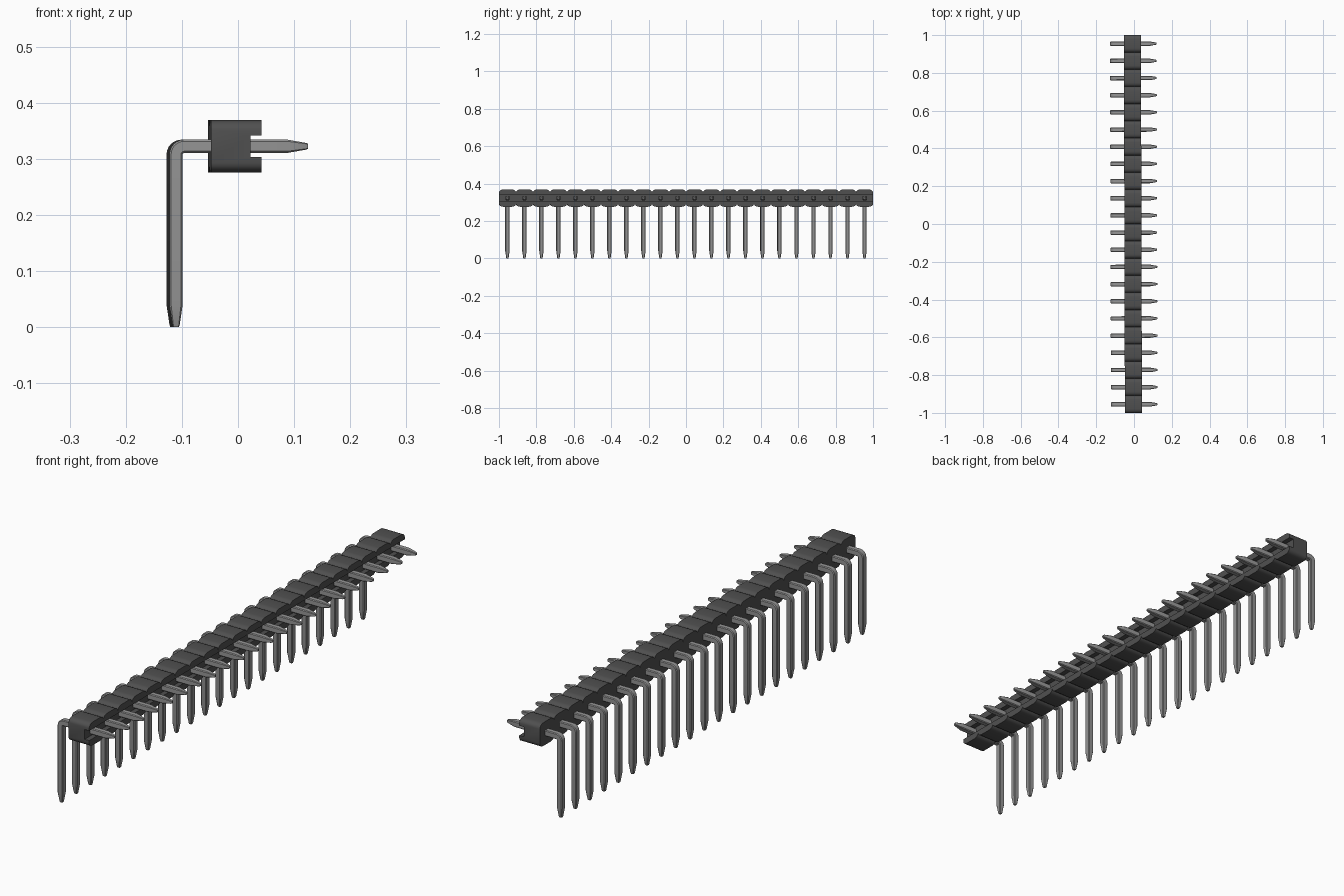
import bpy, bmesh, math
from mathutils import Matrix

cube = bpy.data.objects.get("Cube")
if cube:
    bpy.data.objects.remove(cube, do_unlink=True)

COUNT = 22
PITCH = 2.0 / COUNT
SKEW = Matrix.Rotation(0.0027, 4, 'Z')   # the strip sits very slightly turned


def material(name, value):
    m = bpy.data.materials.new(name)
    m.use_nodes = True
    col = (value, value, value, 1)
    m.diffuse_color = col
    m.node_tree.nodes["Principled BSDF"].inputs["Base Color"].default_value = col
    return m


def loft(name, rings, mat):
    """Skin a list of equal-length closed rings and cap both ends."""
    bm = bmesh.new()
    loops = [[bm.verts.new(p) for p in ring] for ring in rings]
    n = len(loops[0])
    for a, b in zip(loops, loops[1:]):
        for i in range(n):
            j = (i + 1) % n
            bm.faces.new((a[i], a[j], b[j], b[i]))
    bm.faces.new(loops[0])
    bm.faces.new(loops[-1])
    bmesh.ops.recalc_face_normals(bm, faces=bm.faces[:])
    mesh = bpy.data.meshes.new(name)
    bm.to_mesh(mesh)
    bm.free()
    mesh.materials.append(mat)
    return mesh


def place(name, mesh, y=0.0):
    ob = bpy.data.objects.new(name, mesh)
    bpy.context.collection.objects.link(ob)
    ob.matrix_world = SKEW @ Matrix.Translation((0, y, 0))
    return ob


plastic = material("dark_plastic", 0.08)
metal = material("grey_metal", 0.30)

# Housing: a C-shaped section swept along y, rounded down between segments
X0, X1, X_SLOT = -0.051, 0.0395, 0.0195
Z0, Z1, SLOT0, SLOT1 = 0.276, 0.369, 0.303, 0.342
ROUND_Y, ROUND_Z, STEPS = 0.022, 0.017, 4


def section(y, d):
    pts = [(X0, Z0 + d), (X1, Z0 + d), (X1, SLOT0), (X_SLOT, SLOT0),
           (X_SLOT, SLOT1), (X1, SLOT1), (X1, Z1 - d), (X0, Z1 - d)]
    return [(x, y, z) for x, z in pts]


half = []                                 # (offset from segment edge, drop)
for k in range(STEPS + 1):
    a = math.pi / 2 * k / STEPS
    half.append((ROUND_Y * (1 - math.cos(a)), ROUND_Z * (1 - math.sin(a))))
rings = []
for i in range(COUNT):
    y0 = -1 + i * PITCH
    rise = half if i == 0 else half[1:]   # neighbours share the valley ring
    rings += [section(y0 + o, d) for o, d in rise]
    rings += [section(y0 + PITCH - o, d) for o, d in reversed(half)]
housing = place("housing", loft("housing", rings, plastic))

# Pin: chamfered square wire, bent at a right angle, tapered at both ends
H, CH = 0.0118, 0.003
LEG_X, ARM_Z, BEND = -0.113, 0.3225, 0.0145


def wire_ring(x, z, angle, s):
    """Section at (x, z); angle 0 = wire runs along z, 90 deg = along x."""
    h, c = H * s, (H - CH) * s
    pts = [(h, c), (c, h), (-c, h), (-h, c), (-h, -c), (-c, -h), (c, -h), (h, -c)]
    return [(x - u * math.cos(angle), v, z + u * math.sin(angle)) for u, v in pts]


path = [(LEG_X, 0.0, 0, 0.42), (LEG_X, 0.004, 0, 0.55), (LEG_X, 0.040, 0, 1)]
for k in range(7):
    a = math.pi / 2 * k / 6
    path.append((LEG_X + BEND * (1 - math.cos(a)),
                 ARM_Z - BEND + BEND * math.sin(a), a, 1))
right = math.pi / 2
path += [(0.0855, ARM_Z, right, 1), (0.119, ARM_Z, right, 0.5),
         (0.1225, ARM_Z, right, 0.35)]
pin_mesh = loft("pin", [wire_ring(*p) for p in path], metal)
pins = [place(f"pin_{i + 1:02d}", pin_mesh, -1 + (i + 0.5) * PITCH)
        for i in range(COUNT)]

# Smooth the curved faces, keep the edges sharp
bpy.ops.object.select_all(action='DESELECT')
for ob in (housing, pins[0]):
    ob.select_set(True)
    bpy.context.view_layer.objects.active = ob
bpy.ops.object.shade_smooth_by_angle(angle=math.radians(32))
